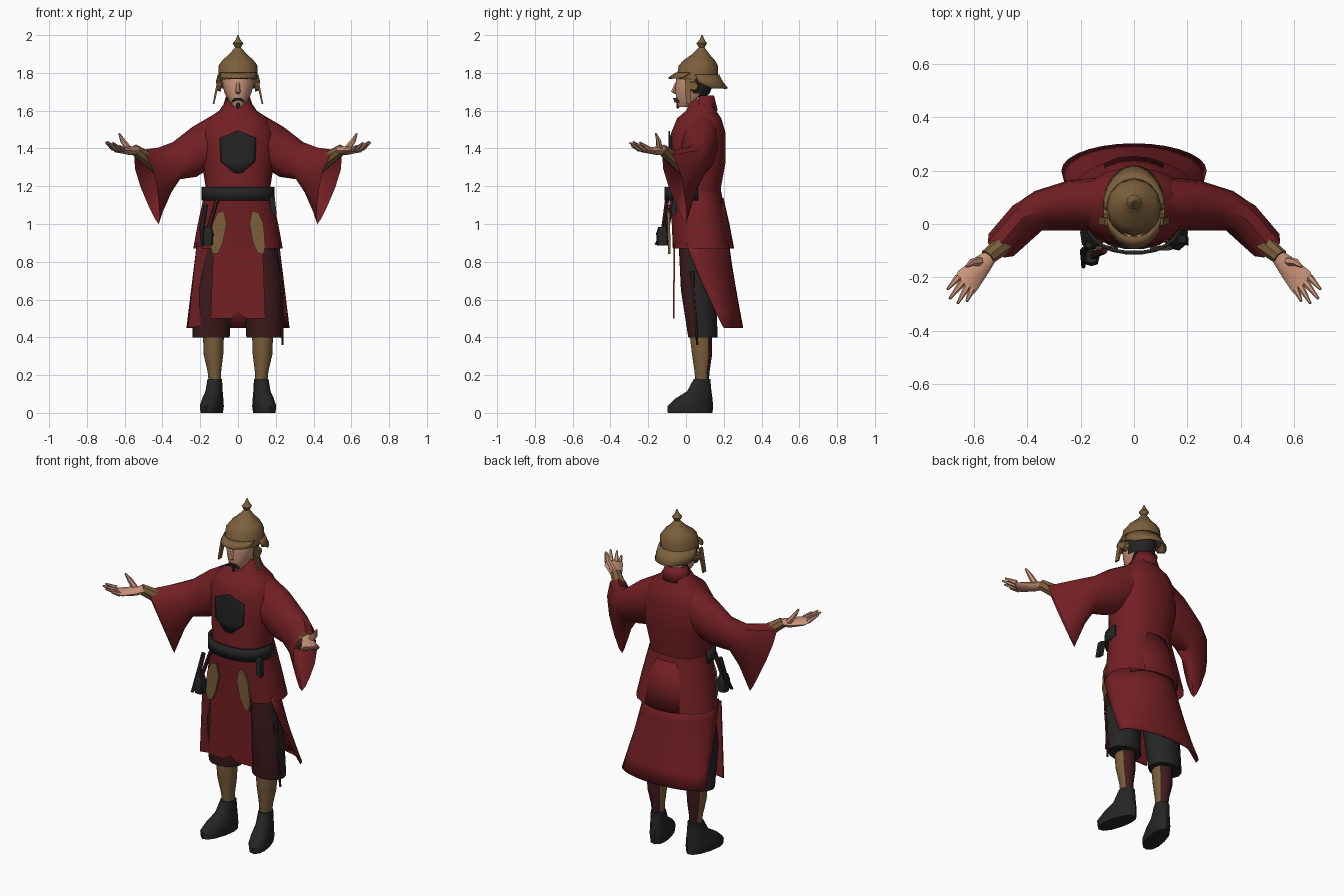
import bpy, bmesh, math
from mathutils import Vector, Matrix

if "Cube" in bpy.data.objects:
    bpy.data.objects.remove(bpy.data.objects["Cube"])

def material(name, col):
    m = bpy.data.materials.new(name)
    m.diffuse_color = (*col, 1)
    m.use_nodes = True
    m.node_tree.nodes["Principled BSDF"].inputs["Base Color"].default_value = m.diffuse_color
    return m

RED = material("red cloth", (0.17, 0.014, 0.017))
MAROON = material("dark maroon", (0.05, 0.011, 0.012))
BROWN = material("bronze leather", (0.20, 0.115, 0.045))
BLACK = material("black leather", (0.018, 0.018, 0.019))
SKIN = material("skin", (0.60, 0.30, 0.20))

def finish(name, bm, mats, rule=None, thick=0, angle=40):
    bmesh.ops.recalc_face_normals(bm, faces=bm.faces)
    if rule:
        for f in bm.faces:
            f.material_index = rule(f)
    me = bpy.data.meshes.new(name)
    bm.to_mesh(me)
    bm.free()
    for m in mats:
        me.materials.append(m)
    me.shade_smooth()
    me.set_sharp_from_angle(angle=math.radians(angle))
    ob = bpy.data.objects.new(name, me)
    bpy.context.collection.objects.link(ob)
    if thick:
        mod = ob.modifiers.new("thickness", "SOLIDIFY")
        mod.thickness = thick
        mod.offset = 0
    return ob

def loft(name, rings, mats, closed=True, caps=(True, True), rule=None, thick=0, angle=40):
    bm = bmesh.new()
    vs = [[bm.verts.new(p) for p in r] for r in rings]
    n = len(vs[0])
    for a, b in zip(vs, vs[1:]):
        for i in range(n if closed else n - 1):
            j = (i + 1) % n
            bm.faces.new((a[i], a[j], b[j], b[i]))
    if closed and caps[0]:
        bm.faces.new(vs[0])
    if closed and caps[1]:
        bm.faces.new(vs[-1])
    return finish(name, bm, mats, rule, thick, angle)

def sup(c, p):
    return math.copysign(abs(c) ** (2 / p), c)

def level(z, cy, rx, ry, cx=0, n=14, p=2.0, a0=0, a1=360):
    """Horizontal ring, or arc when the angles do not span a full turn."""
    full = a1 - a0 == 360
    out = []
    for i in range(n):
        a = math.radians(a0 + (a1 - a0) * i / (n if full else n - 1))
        out.append(Vector((cx + rx * sup(math.cos(a), p), cy + ry * sup(math.sin(a), p), z)))
    return out

def hoop(top, bot, w, yaw, n=10, taper=0.0):
    """Upright ring between a top and a bottom point; yaw is the limb heading."""
    t, b = Vector(top), Vector(bot)
    side = Vector((-math.sin(math.radians(yaw)), math.cos(math.radians(yaw)), 0))
    out = []
    for i in range(n):
        a = 2 * math.pi * i / n
        out.append((t + b) / 2 + (t - b) / 2 * math.cos(a)
                   + side * w * math.sin(a) * (1 + taper * math.cos(a)))
    return out

def flip(rings, s):
    return [[Vector((p[0] * s, p[1], p[2])) for p in r] for r in rings]

def tube(name, pts, mats, n=8, s=1):
    """Round limb through (x, y, z, radius) points."""
    ps = [Vector(p[:3]) for p in pts]
    q = (ps[-1] - ps[0]).to_track_quat('Z', 'Y')
    rings = [[c + q @ Vector((p[3] * math.cos(2 * math.pi * i / n),
                              p[3] * math.sin(2 * math.pi * i / n), 0)) for i in range(n)]
             for c, p in zip(ps, pts)]
    return loft(name, flip(rings, s), mats)

def plate(name, outline, y0, y1, d, mat, s=1):
    """Flat plate from an x-z outline, leaning from y0 at its top to y1 at its bottom."""
    zs = [z for _, z in outline]
    def yy(z):
        return y0 + (y1 - y0) * (max(zs) - z) / (max(zs) - min(zs))
    rings = [[(x * s, yy(z) + k, z) for x, z in outline] for k in (0, d)]
    return loft(name, rings, [mat])

# coat body with collar, and flared hip skirt
body = [(1.13, .045, .172, .14), (1.2, .048, .172, .14), (1.33, .065, .192, .147),
        (1.48, .065, .195, .147), (1.56, .07, .155, .118), (1.60, .08, .10, .08), (1.66, .085, .058, .058)]
loft("coat_body", [level(*r, n=18, p=2.3) for r in body], [RED])
hips = [(.87, .085, .237, .157), (1.0, .07, .213, .147), (1.17, .047, .176, .142)]
loft("hip_skirt", [level(*r, n=18, p=2.3) for r in hips], [RED], caps=(False, True))
back = [(.87, .085, .18, .167), (1.0, .075, .165, .152), (1.14, .05, .14, .145)]
loft("back_flap", [level(*r, n=9, p=2.3, a0=25, a1=155) for r in back], [RED], closed=False, thick=.006)
loft("collar_back", [level(1.60, .085, .085, .08, n=9, a0=-20, a1=200),
                     level(1.68, .085, .06, .06, n=9, a0=-10, a1=190)], [RED], closed=False, thick=.006)

# long rear skirt, swept backwards, with front and side panels
rear = []
for k in range(6):
    t = k / 5
    f = t ** 1.15
    rear.append(level(.90 - .45 * t, -.0 + .2 * f, .215 + .055 * t, .225 - .125 * f, n=15, a0=0, a1=180))
loft("rear_skirt", rear, [RED], closed=False, thick=.006)
plate("front_panel", [(-.13, .90), (.13, .90), (.145, .5), (.04, .5), (0, .53), (-.04, .5), (-.145, .5)],
      -.065, -.07, .008, RED)
plate("side_panel", [(-.22, .88), (-.16, .88), (-.18, .46), (-.265, .45)], -.02, .02, .008, RED)

# belt across the front and its hanging end
loft("belt", [level(z, .045, .186, .153, n=14, p=2.3, a0=-185, a1=5) for z in (1.125, 1.195)],
     [BLACK], closed=False, thick=.014)
plate("belt_end", [(.165, 1.15), (.195, 1.14), (.205, 1.05), (.175, 1.06)], -.07, -.08, .03, BLACK)

# chest shield that follows the body curve
rows = []
for z, w in ((1.27, .02), (1.33, .09), (1.40, .095), (1.455, .095), (1.475, .045), (1.492, .01)):
    row = []
    for i in range(9):
        x = w * (i / 4 - 1)
        row.append((x, .064 - .147 * (1 - (abs(x) / .193) ** 2.3) ** (1 / 2.3) - .006, z))
    rows.append(row)
loft("chest_shield", rows, [BLACK], closed=False, thick=.006)

# pouch, strap and knife
tube("pouch_strap", [(-.11, -.10, 1.13, .012), (-.155, -.12, .98, .012)], [MAROON], n=6)
loft("pouch", [level(z, -.125, r, r * 1.1, cx=-.16, n=8, p=3) for z, r in ((.885, .026), (.95, .03), (.985, .02))], [BLACK])
tube("knife", [(-.17, -.08, 1.1, .012), (-.19, -.10, .98, .014), (-.19, -.16, .89, .008)], [BLACK], n=6)
tube("scabbard", [(.225, .03, .75, .012), (.236, .06, .36, .006)], [MAROON], n=6)

for s, tag in ((1, "left"), (-1, "right")):
    # legs: hanging hip plates, breeches, greaves, boots
    plate(tag + "_hip_plate", [(.06, 1.0), (.075, 1.07), (.11, 1.06), (.135, 1.0), (.145, .88),
                               (.135, .84), (.105, .845), (.08, .90)], -.10, -.095, .014, BROWN, s)
    loft(tag + "_breeches", [level(*r, cx=s * cx, n=12) for r, cx in (
        ((.40, .09, .098, .078), .142), ((.65, .065, .105, .092), .135), ((.92, .06, .10, .10), .10))],
        [BLACK, MAROON], rule=lambda f: int(f.normal.y < -.45))
    loft(tag + "_calf", [level(*r, cx=s * cx, n=10) for r, cx in (
        ((.15, .085, .032, .036), .122), ((.22, .085, .036, .042), .125), ((.31, .085, .052, .056), .13),
        ((.40, .08, .055, .062), .13), ((.46, .08, .055, .06), .13))],
        [BROWN, MAROON], rule=lambda f: int(f.normal.y > .55))
    turn = Matrix.Translation((s * .123, .085, 0)) @ Matrix.Rotation(s * math.radians(14), 4, 'Z')
    boot = [(0, -.065, .050, .122), (.035, -.065, .055, .125), (.075, -.045, .050, .102),
            (.115, -.015, .043, .066), (.18, 0, .038, .045)]
    loft(tag + "_boot", [[turn @ p for p in level(*r, n=12, p=2.3)] for r in boot], [BLACK])

    # wide hanging sleeve
    sleeve = [hoop((.12, .08, 1.585), (.14, .07, 1.30), .10, 0, 12),
              hoop((.24, .08, 1.515), (.22, .06, 1.25), .095, -10, 12),
              hoop((.34, .06, 1.435), (.32, .04, 1.235), .085, -30, 12),
              hoop((.42, .02, 1.405), (.37, .03, 1.15), .07, -45, 12, .2),
              hoop((.525, -.105, 1.39), (.42, 0, 1.0), .058, -48, 12, .5)]
    loft(tag + "_sleeve", flip(sleeve, s), [RED], caps=(True, False))
    tube(tag + "_bracer", [(.39, .02, 1.27, .04), (.47, -.06, 1.34, .04), (.55, -.125, 1.395, .03)], [BROWN], s=s)

    # open hand, palm up
    palm = [hoop((.53, -.11, 1.415), (.53, -.11, 1.37), .024, -48, 8),
            hoop((.57, -.155, 1.41), (.575, -.155, 1.365), .038, -48, 8),
            hoop((.62, -.21, 1.405), (.625, -.21, 1.375), .05, -48, 8),
            hoop((.635, -.23, 1.405), (.635, -.23, 1.385), .047, -48, 8)]
    loft(tag + "_palm", flip(palm, s), [SKIN])
    for k, (b, t) in enumerate((((.66, -.20, 1.40), (.70, -.245, 1.432)), ((.645, -.22, 1.397), (.692, -.28, 1.435)),
                                ((.625, -.235, 1.394), (.662, -.298, 1.43)), ((.608, -.245, 1.394), (.628, -.29, 1.415)))):
        tube(f"{tag}_finger_{k}", [(*b, .014), (*t, .005)], [SKIN], n=6, s=s)
    tube(tag + "_thumb", [(.575, -.14, 1.395, .018), (.61, -.145, 1.44, .014), (.63, -.16, 1.48, .005)],
         [SKIN], n=6, s=s)

    # helmet cheek guard and rosette
    plate(tag + "_cheek_guard", [(.098, 1.77), (.108, 1.77), (.122, 1.70), (.134, 1.635), (.126, 1.635), (.11, 1.70)],
          -.005, .0, .028, BROWN, s)
    tube(tag + "_rosette", [(.09, .04, 1.73, .03), (.115, .04, 1.73, .022)], [BROWN], s=s)

# head: face in front, dark hair behind, nose and beard
tube("neck", [(0, .065, 1.57, .052), (0, .06, 1.70, .05)], [SKIN], n=10)
face = [(1.62, -.01, .025, .03), (1.645, .01, .045, .062), (1.69, .035, .07, .092),
        (1.74, .045, .084, .102), (1.80, .05, .087, .10)]
loft("head", [level(*r, n=14) for r in face], [SKIN, BLACK],
     rule=lambda f: int(f.calc_center_median().y > .055))
tube("nose", [(0, -.05, 1.75, .008), (0, -.068, 1.70, .013), (0, -.05, 1.688, .008)], [SKIN], n=6)
plate("moustache", [(-.038, 1.643), (-.02, 1.667), (.02, 1.667), (.038, 1.643), (0, 1.655)], -.068, -.06, .025, BLACK)
tube("beard", [(0, -.035, 1.64, .018), (0, -.045, 1.612, .005)], [BLACK], n=6)

# pointed helmet with peak and neck guard
dome = [(1.765, .06, .104, .112), (1.84, .065, .102, .103), (1.868, .07, .082, .082), (1.895, .077, .05, .05),
        (1.92, .081, .028, .028), (1.935, .083, .015, .015), (1.957, .083, .028, .028),
        (1.975, .085, .013, .013), (2.0, .085, .003, .003)]
loft("helmet", [level(*r, n=12) for r in dome], [BROWN], angle=35)
loft("helmet_peak", [level(1.80, .06, .104, .11, n=9, a0=-160, a1=-20),
                     level(1.772, .05, .108, .142, n=9, a0=-150, a1=-30)], [BROWN], closed=False, thick=.008)
loft("neck_guard", [level(1.79, .06, .105, .112, n=11, a0=-5, a1=185),
                    level(1.75, .065, .114, .128, n=11, a0=0, a1=180),
                    level(1.718, .07, .112, .148, n=11, a0=25, a1=155)], [BROWN], closed=False, thick=.008)
